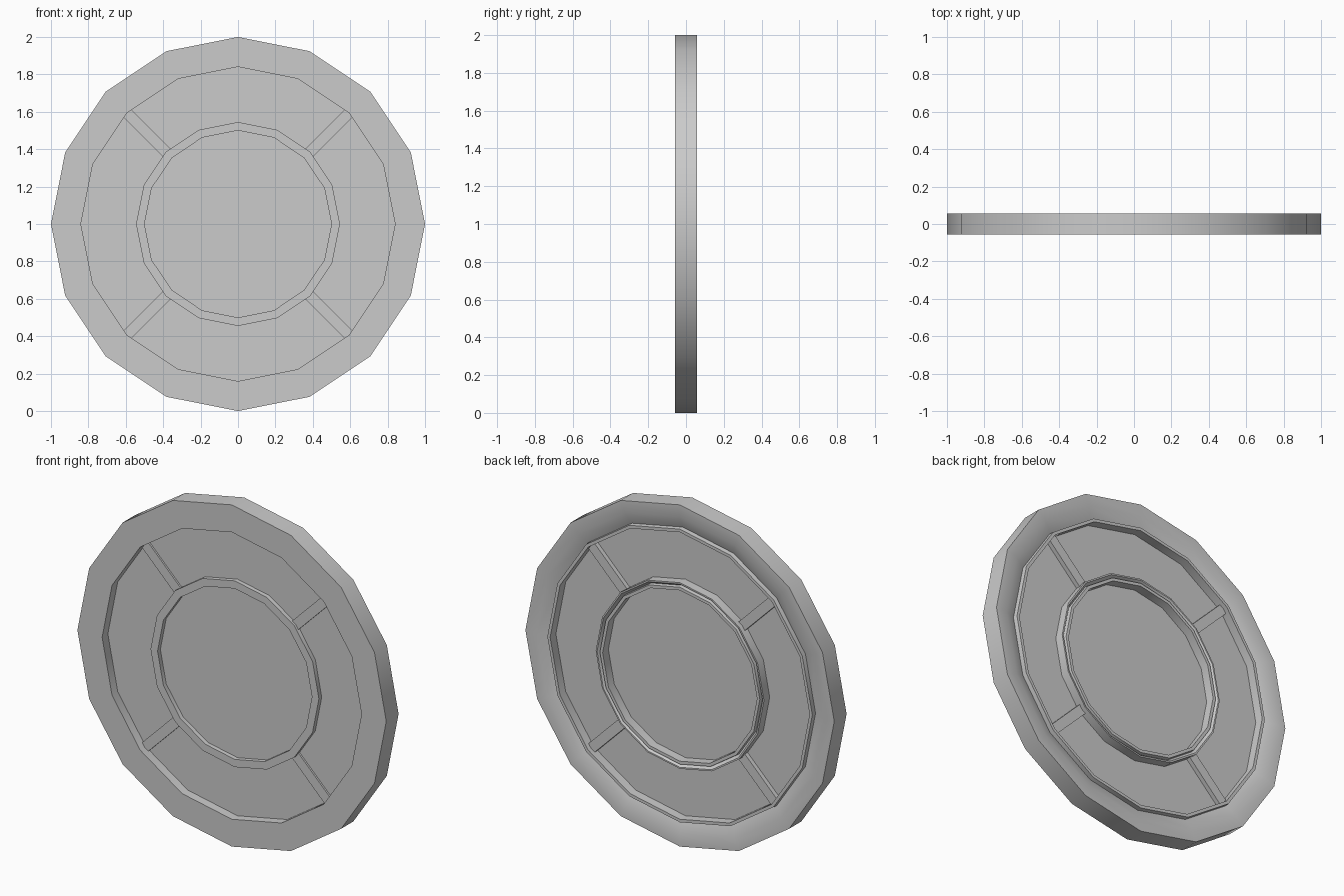
import bpy, bmesh, math
from mathutils import Matrix

if "Cube" in bpy.data.objects:
    bpy.data.objects.remove(bpy.data.objects["Cube"])

SIDES = 16
CENTRE_Z = 1.0


def finish(name, bm):
    bmesh.ops.recalc_face_normals(bm, faces=bm.faces)
    mesh = bpy.data.meshes.new(name)
    bm.to_mesh(mesh)
    bm.free()
    obj = bpy.data.objects.new(name, mesh)
    obj.location.z = CENTRE_Z
    bpy.context.collection.objects.link(obj)
    bpy.ops.object.select_all(action='DESELECT')
    obj.select_set(True)
    bpy.context.view_layer.objects.active = obj
    bpy.ops.object.shade_smooth_by_angle(angle=math.radians(30) if name != "panel" else math.radians(10))
    return obj


def ring(name, profile):
    """Turn a closed (radius, depth) profile around the y axis."""
    bm = bmesh.new()
    loops = []
    for i in range(SIDES):
        a = 2 * math.pi * i / SIDES
        loops.append([bm.verts.new((r * math.cos(a), y, r * math.sin(a)))
                      for r, y in profile])
    n = len(profile)
    for i in range(SIDES):
        p, q = loops[i], loops[(i + 1) % SIDES]
        for j in range(n):
            k = (j + 1) % n
            bm.faces.new((p[j], p[k], q[k], q[j]))
    return finish(name, bm)


# Outer rim: flat front, sloped channel and raised lip on the back
ring("outer_rim", [(1.0, -0.057), (1.0, 0.057), (0.93, 0.057), (0.86, 0.03),
                   (0.858, 0.057), (0.84, 0.057), (0.84, -0.057)])

# Inner ring: lower on the front, channelled on the back
ring("inner_ring", [(0.545, -0.03), (0.545, 0.057), (0.536, 0.057), (0.521, 0.035),
                    (0.518, 0.057), (0.50, 0.057), (0.50, -0.03)])

# Thin recessed panel filling the whole disc
bm = bmesh.new()
bmesh.ops.create_cone(bm, cap_ends=True, segments=SIDES, radius1=0.85,
                      radius2=0.85, depth=0.008,
                      matrix=Matrix.Rotation(math.pi / 2, 4, 'X'))
# keep a vertex on the x axis, matching the rings
finish("panel", bm)

# Four diagonal spokes
for i in range(4):
    bm = bmesh.new()
    front, back = -0.015, 0.03
    bmesh.ops.create_cube(bm, size=1.0)
    bmesh.ops.scale(bm, vec=(0.32, back - front, 0.057), verts=bm.verts)
    bmesh.ops.translate(bm, vec=(0.69, (front + back) / 2, 0), verts=bm.verts)
    bmesh.ops.rotate(bm, cent=(0, 0, 0), verts=bm.verts,
                     matrix=Matrix.Rotation(math.radians(45 + 90 * i), 3, 'Y'))
    finish(f"spoke_{i + 1}", bm)
